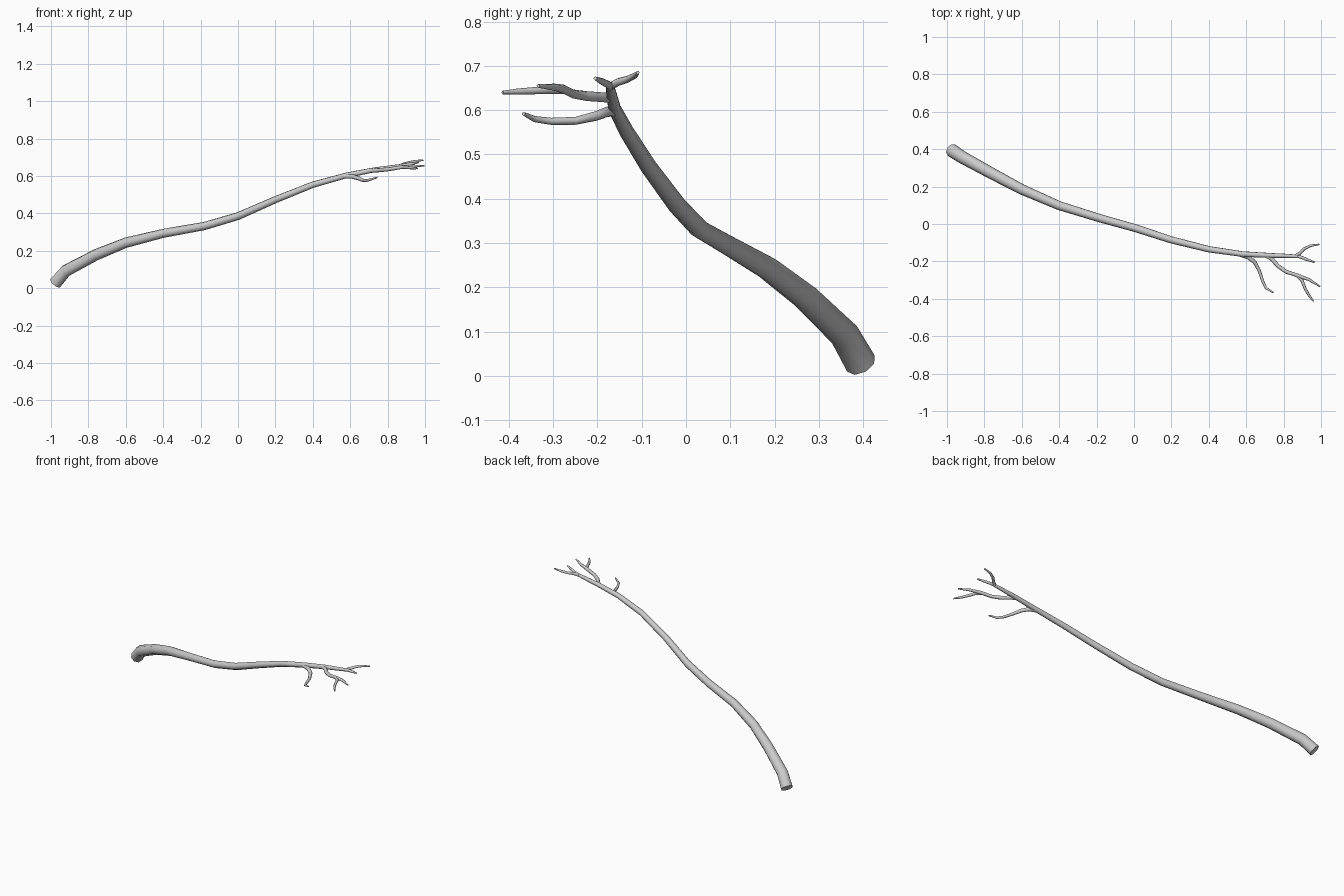
import bpy


def limb(name, pts, sides_res=2):
    """Tapered round limb through (x, y, z, radius) points, as a mesh."""
    cu = bpy.data.curves.new(name, 'CURVE')
    cu.dimensions = '3D'
    cu.bevel_depth = 1.0
    cu.bevel_resolution = sides_res
    cu.use_fill_caps = True
    sp = cu.splines.new('POLY')
    sp.points.add(len(pts) - 1)
    for p, (x, y, z, r) in zip(sp.points, pts):
        p.co = (x, y, z, 1)
        p.radius = r
    ob = bpy.data.objects.new(name, cu)
    bpy.context.collection.objects.link(ob)
    bpy.ops.object.select_all(action='DESELECT')
    ob.select_set(True)
    bpy.context.view_layer.objects.active = ob
    bpy.ops.object.convert(target='MESH')
    bpy.ops.object.shade_smooth_by_angle(angle=0.9)
    return bpy.context.object


# Main stem, thick cut end to thin fork
limb("main_stem", [
    (-.976, .395, .028, .036), (-.92, .358, .093, .034), (-.76, .270, .178, .031),
    (-.60, .185, .243, .028), (-.40, .098, .293, .024), (-.18, .030, .332, .022),
    (0, -.020, .385, .021), (.20, -.085, .473, .019), (.40, -.135, .553, .017),
    (.58, -.161, .603, .015), (.73, -.168, .633, .013), (.81, -.170, .645, .011),
    (.88, -.173, .656, .009), (.92, -.188, .664, .008), (.965, -.205, .672, .004)])

# Twig at the tip of the stem
limb("tip_twig", [
    (.86, -.173, .652, .009), (.888, -.155, .663, .009), (.91, -.132, .670, .008),
    (.945, -.116, .678, .007), (.99, -.109, .685, .004)])

# Lower single twig
limb("lower_twig", [
    (.56, -.160, .598, .012), (.61, -.177, .597, .012), (.645, -.203, .587, .011),
    (.67, -.250, .576, .009), (.688, -.305, .575, .008), (.705, -.342, .580, .007),
    (.745, -.367, .592, .004)])

# Forked side twig and its offshoot
limb("side_twig", [
    (.70, -.167, .627, .011), (.735, -.185, .629, .011), (.77, -.225, .632, .011),
    (.815, -.256, .637, .010), (.88, -.277, .648, .010), (.935, -.297, .652, .008),
    (.995, -.334, .655, .004)])
limb("side_twig_offshoot", [
    (.87, -.274, .646, .009), (.897, -.300, .646, .009), (.915, -.345, .644, .008),
    (.935, -.380, .642, .007), (.96, -.414, .640, .004)])
